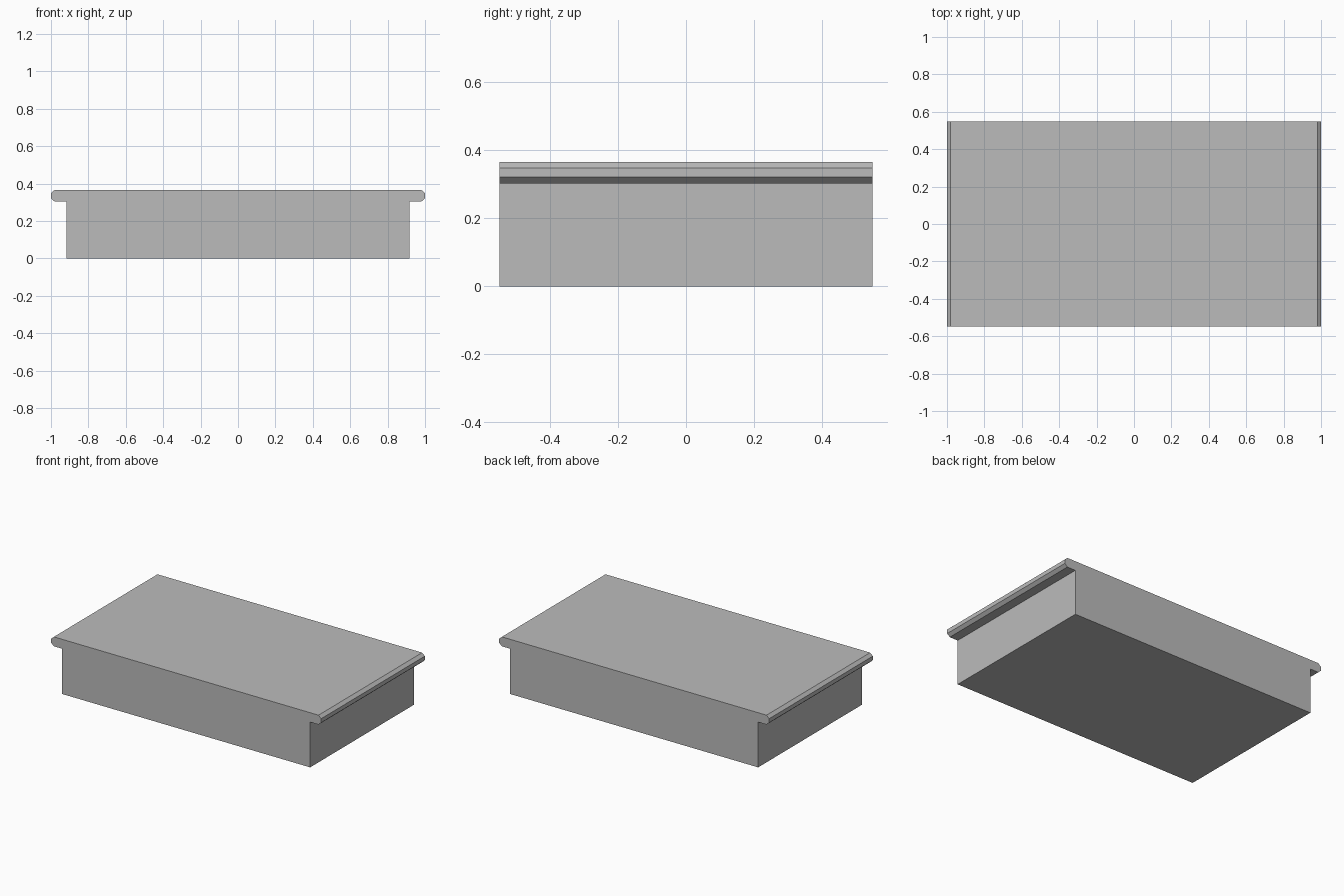
import bpy
import bmesh

if "Cube" in bpy.data.objects:
    bpy.data.objects.remove(bpy.data.objects["Cube"])

DEPTH = 0.548  # half depth along y

# Single flat grey
grey = bpy.data.materials.new("plain grey")
grey.diffuse_color = (0.5, 0.5, 0.5, 1.0)
grey.use_nodes = True
grey.node_tree.nodes["Principled BSDF"].inputs["Base Color"].default_value = grey.diffuse_color

# Right half of the cross-section: body wall, then chamfered overhanging lip
half = [(0.918, 0.0), (0.918, 0.303), (0.98, 0.303), (1.0, 0.321),
        (1.0, 0.348), (0.98, 0.366)]
profile = half + [(-x, z) for x, z in reversed(half)]

# Extrude the mirrored profile from front to back
bm = bmesh.new()
face = bm.faces.new([bm.verts.new((x, -DEPTH, z)) for x, z in profile])
ext = bmesh.ops.extrude_face_region(bm, geom=[face], use_keep_orig=True)
moved = [v for v in ext["geom"] if isinstance(v, bmesh.types.BMVert)]
bmesh.ops.translate(bm, verts=moved, vec=(0, 2 * DEPTH, 0))
bmesh.ops.recalc_face_normals(bm, faces=bm.faces)

mesh = bpy.data.meshes.new("lipped_block")
bm.to_mesh(mesh)
bm.free()
mesh.materials.append(grey)
block = bpy.data.objects.new("lipped_block", mesh)
bpy.context.collection.objects.link(block)
